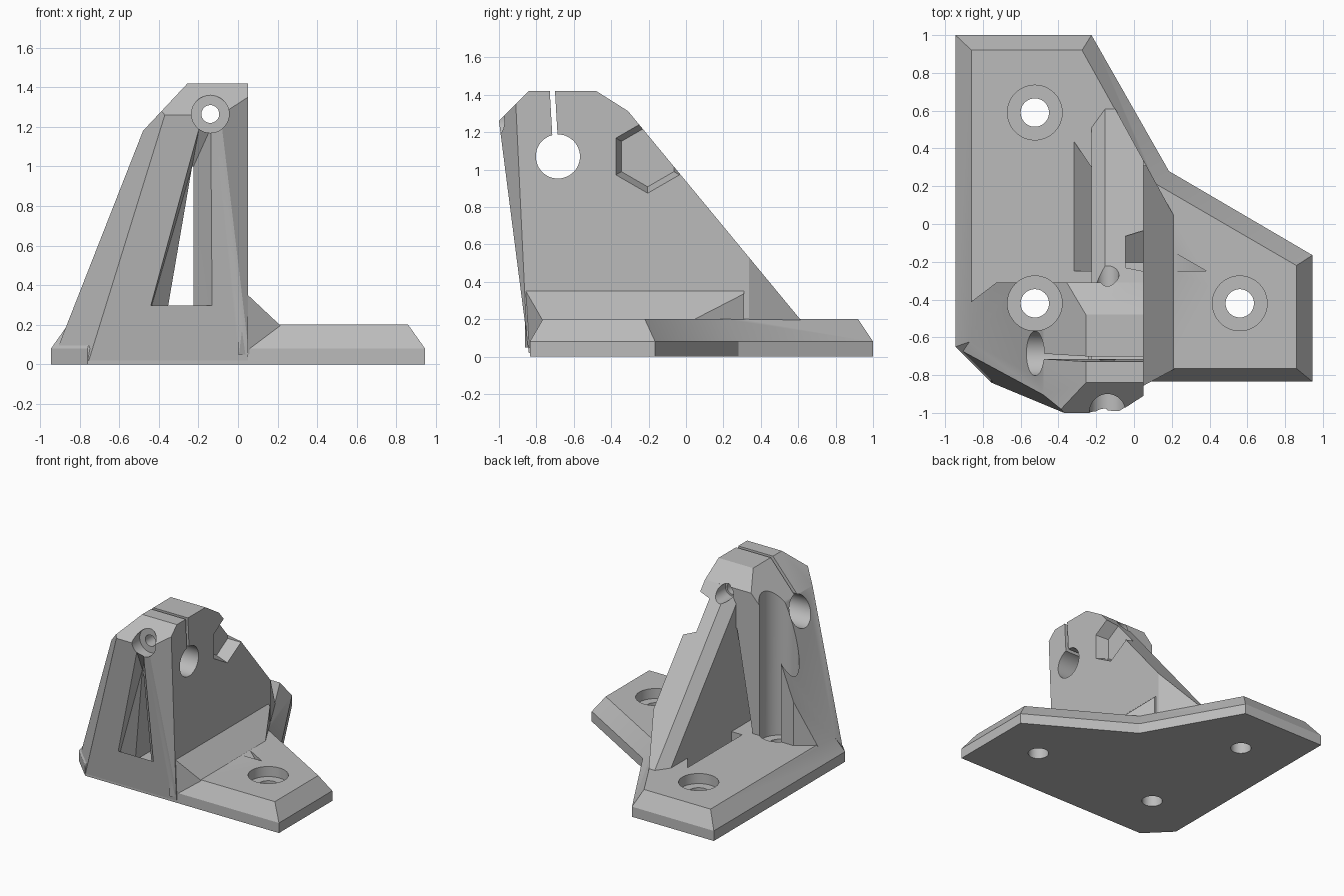
import bpy, bmesh, math
from mathutils import Vector

if "Cube" in bpy.data.objects:
    bpy.data.objects.remove(bpy.data.objects["Cube"], do_unlink=True)

grey = bpy.data.materials.new("matte grey")
grey.use_nodes = True
colour = (0.5, 0.5, 0.5, 1)
grey.diffuse_color = colour
grey.node_tree.nodes["Principled BSDF"].inputs["Base Color"].default_value = colour


def finish(name, bm):
    bmesh.ops.recalc_face_normals(bm, faces=bm.faces)
    mesh = bpy.data.meshes.new(name)
    bm.to_mesh(mesh)
    bm.free()
    mesh.materials.append(grey)
    ob = bpy.data.objects.new(name, mesh)
    bpy.context.collection.objects.link(ob)
    return ob


def hull(name, points):
    bm = bmesh.new()
    for p in points:
        bm.verts.new(p)
    res = bmesh.ops.convex_hull(bm, input=bm.verts)
    bmesh.ops.delete(bm, geom=res["geom_interior"], context="VERTS")
    bmesh.ops.dissolve_limit(bm, angle_limit=0.01, verts=bm.verts, edges=bm.edges)
    return finish(name, bm)


def block(name, lo, hi, planes):
    """Box trimmed by planes, each given by three points."""
    bm = bmesh.new()
    bmesh.ops.create_cube(bm, size=1)
    lo, hi = Vector(lo), Vector(hi)
    for v in bm.verts:
        v.co = [lo[i] + (v.co[i] + 0.5) * (hi[i] - lo[i]) for i in range(3)]
    mid = (lo + hi) / 2
    for trio in planes:
        p, q, r = map(Vector, trio)
        n = (q - p).cross(r - p).normalized()
        if n.dot(mid - p) > 0:
            n.negate()
        bmesh.ops.bisect_plane(bm, geom=bm.verts[:] + bm.edges[:] + bm.faces[:],
                               plane_co=p, plane_no=n, clear_outer=True)
        bmesh.ops.holes_fill(bm, edges=bm.edges[:])
    return finish(name, bm)


def along(axis, a, b):
    """Plane through a 2D line, running parallel to one axis."""
    def put(p, t):
        c = list(p)
        c.insert(axis, t)
        return c
    return put(a, 0), put(b, 0), put(a, 1)


def rod(name, axis, centre, r1, r2, start, end, sides=48):
    """Cylinder or cone from start to end along x, y or z."""
    bm = bmesh.new()
    rings = []
    for r, t in ((r1, start), (r2, end)):
        ring = []
        for i in range(sides):
            a = math.tau * i / sides
            c = [centre[0] + r * math.sin(a), centre[1] + r * math.cos(a)]
            c.insert(axis, t)
            ring.append(bm.verts.new(c))
        rings.append(ring)
        bm.faces.new(ring)
    for i in range(sides):
        j = (i + 1) % sides
        bm.faces.new((rings[0][i], rings[0][j], rings[1][j], rings[1][i]))
    return finish(name, bm)


def combine(target, other, operation):
    mod = target.modifiers.new(operation.lower(), "BOOLEAN")
    mod.operation, mod.solver, mod.object = operation, "EXACT", other
    bpy.context.view_layer.objects.active = target
    bpy.ops.object.modifier_apply(modifier=mod.name)
    bpy.data.objects.remove(other, do_unlink=True)


# Base plate: straight rim, then a bevel up to the flat top
rim = [(-.945, 1), (-.225, 1), (.185, .28), (.945, -.165), (.945, -.835), (-.76, -.835), (-.945, -.65)]
top = [(-.86, .92), (-.275, .92), (.12, .21), (.86, -.22), (.86, -.765), (-.73, -.765), (-.86, -.62)]
bm = bmesh.new()
rings = [[bm.verts.new((x, y, z)) for x, y in ring] for ring, z in ((rim, 0), (rim, .08), (top, .2))]
bm.faces.new(rings[0])
bm.faces.new(rings[2])
for low, high in zip(rings, rings[1:]):
    for i in range(len(rim)):
        j = (i + 1) % len(rim)
        bm.faces.new((low[i], low[j], high[j], high[i]))
bracket = finish("mounting_bracket", bm)

# Shared trimming planes of the upright
front = along(0, (-.838, 0), (-1, 1.26))
brow = along(0, (-1, 1.26), (-.84, 1.42))
crown_back = along(0, (-.48, 1.42), (-.29, 1.3))
front_edge = ((.05, -.85, .08), (.05, -.91, 1.35), (-.08, -.99, 1.17))
rim_clip = along(2, (-.105, .62), (.12, .21))

# Leaning leg with the clamp head
tower = block("leg", (-.945, -1, .02), (.05, -.31, 1.42), [
    front, brow, crown_back, front_edge,
    along(1, (-.865, .2), (-.48, 1.18)),
    along(1, (-.48, 1.18), (-.255, 1.42)),
    along(2, (-.86, -.41), (-.715, -.3)),
    ((-.76, -.838, 0), (-.945, -.653, 0), (-.37, -1, 1.26))])

# Triangular side wall
wall = block("side_wall", (-.225, -1, .03), (.05, .62, 1.42), [
    front, brow, crown_back, front_edge, rim_clip,
    along(0, (.61, .2), (-.25, 1.24)),
    ((-.225, .51, .2), (-.145, .62, .2), (-.145, -.24, 1.24))])
combine(tower, wall, "UNION")

# Flared opening between leg and wall
inner = [(-.373, -.76, .18), (-.225, -.76, .18), (-.225, -.87, 1), (-.232, -.87, 1)]
flare = [(-.505, -.845, .06), (-.13, -.845, .06), (-.135, -.995, 1.2), (-.195, -.995, 1.2)]
back = [(x, 0, z) for x, y, z in inner]
combine(tower, hull("opening_flare", inner + flare), "DIFFERENCE")
combine(tower, hull("opening", inner + back), "DIFFERENCE")
combine(bracket, tower, "UNION")

# Sloped fillet at the foot of the wall
fillet = block("foot_fillet", (0, -.86, .05), (.22, .31, .36), [
    along(1, (.05, .35), (.21, .2)), rim_clip,
    ((.05, -.84, .08), (.21, -.77, .2), (.05, -.855, .33))])
combine(bracket, fillet, "UNION")

# Screw holes with wide driver clearance above
for spot in ((-.525, .59), (-.525, -.42), (.56, -.42)):
    combine(bracket, rod("screw_hole", 2, spot, .075, .075, -.1, .3), "DIFFERENCE")
    combine(bracket, rod("driver_bore", 2, spot, .145, .145, .12, 1.6), "DIFFERENCE")

# Clamp bore, slit and pinch bolt
combine(bracket, rod("clamp_bore", 0, (-.685, 1.07), .118, .118, -1.2, .3), "DIFFERENCE")
slit = [(x, y, z) for x in (-1, .3)
        for y, z in ((-.71, 1.1), (-.682, 1.1), (-.705, 1.5), (-.733, 1.5))]
combine(bracket, hull("clamp_slit", slit), "DIFFERENCE")
for r, start, end in ((.045, -1.2, 0), (.095, -1.2, -.9), (.06, -.38, 0)):
    combine(bracket, rod("pinch_bolt", 1, (-.14, 1.265), r, r, start, end), "DIFFERENCE")

# Tapered hexagon pocket in the wall
combine(bracket, rod("hex_pocket", 0, (-.205, 1.07), .162, .2, -.045, .06, 12 // 2), "DIFFERENCE")

# Small wedge notches beside the wall
for a, b, c, d in (((-.32, .44), (-.32, -.25), (-.225, -.25), (-.225, .3)),
                   ((.21, -.15), (.21, -.25), (.385, -.25), (.385, -.25))):
    notch = [(*p, .201) for p in (a, b, c, d)] + [(*c, .12), (*d, .12)]
    combine(bracket, hull("notch", notch), "DIFFERENCE")

bpy.ops.object.select_all(action="DESELECT")
bracket.select_set(True)
bpy.context.view_layer.objects.active = bracket
bpy.ops.object.shade_smooth_by_angle(angle=math.radians(25))
